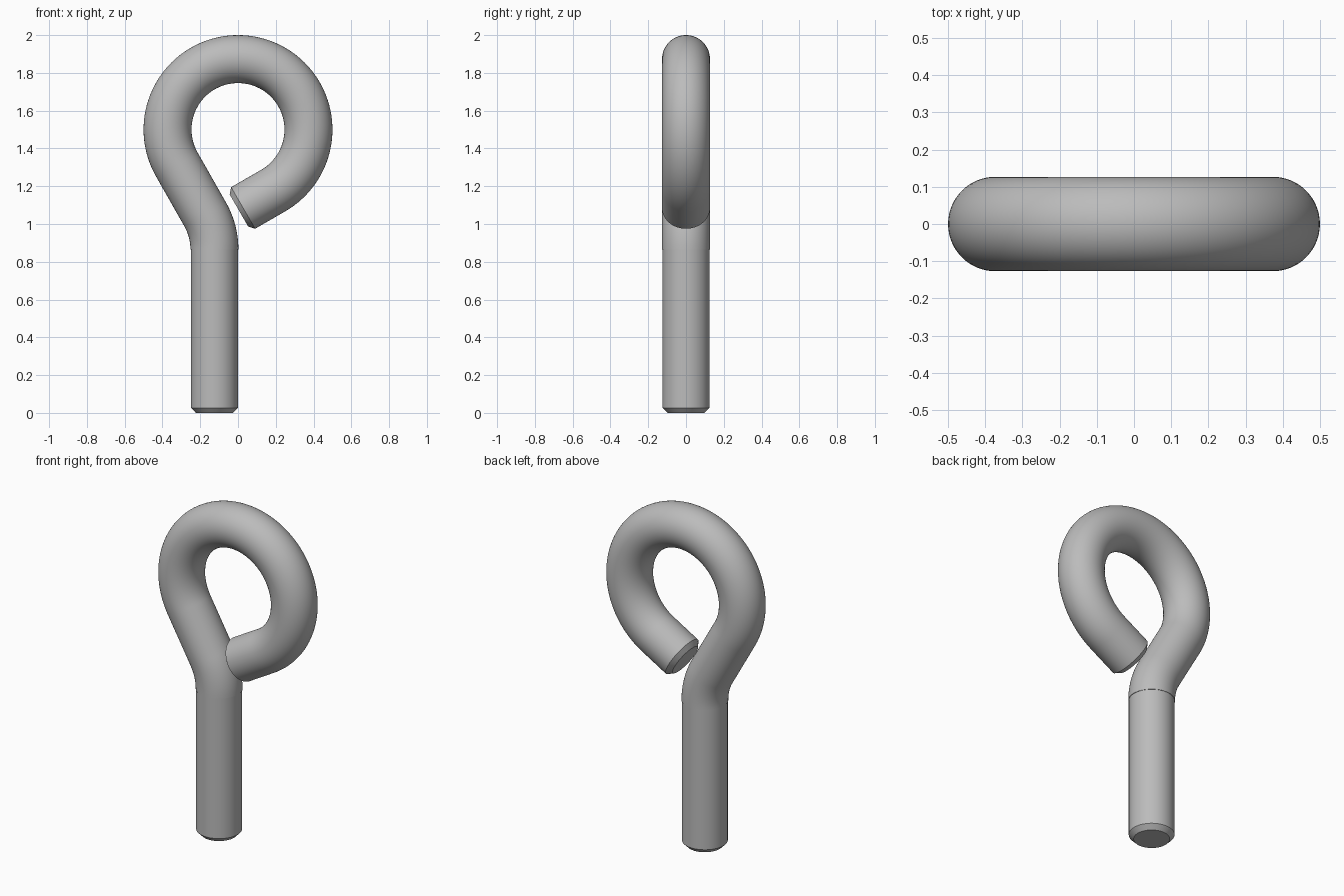
import bpy, bmesh
from math import sin, cos, pi, radians
from mathutils import Vector

cube = bpy.data.objects.get("Cube")
if cube:
    bpy.data.objects.remove(cube)

SIDES = 64
WIRE, RING, BEND = 0.127, 0.373, 0.375
SHANK_X, SHANK_TOP, RING_Z = -0.125, 0.866, 1.5

steel = bpy.data.materials.new("grey steel")
steel.use_nodes = True
steel.diffuse_color = (0.5, 0.5, 0.5, 1)
steel.node_tree.nodes["Principled BSDF"].inputs["Base Color"].default_value = (0.5, 0.5, 0.5, 1)


def sweep(name, stations):
    """Skin round sections given as (x, z, heading from vertical, radius)."""
    bm = bmesh.new()
    rings = []
    for x, z, heading, radius in stations:
        side = Vector((cos(heading), 0, -sin(heading)))
        ring = []
        for i in range(SIDES):
            a = 2 * pi * i / SIDES
            ring.append(bm.verts.new(Vector((x, 0, z)) + radius * (side * cos(a) + Vector((0, sin(a), 0)))))
        rings.append(ring)
    for low, high in zip(rings, rings[1:]):
        for i in range(SIDES):
            j = (i + 1) % SIDES
            bm.faces.new((low[i], low[j], high[j], high[i]))
    bm.faces.new(rings[0][::-1])
    bm.faces.new(rings[-1])
    bmesh.ops.recalc_face_normals(bm, faces=bm.faces)
    mesh = bpy.data.meshes.new(name)
    bm.to_mesh(mesh)
    bm.free()
    mesh.materials.append(steel)
    obj = bpy.data.objects.new(name, mesh)
    bpy.context.collection.objects.link(obj)
    bpy.ops.object.select_all(action="DESELECT")
    obj.select_set(True)
    bpy.context.view_layer.objects.active = obj
    bpy.ops.object.shade_smooth_by_angle(angle=radians(30))


# Straight shank with a chamfered foot
sweep("shank", [(SHANK_X, 0, 0, 0.098), (SHANK_X, 0.027, 0, 0.1245), (SHANK_X, SHANK_TOP, 0, 0.1245)])

# Neck bending away from the shank
hook = []
for i in range(13):
    a = radians(30) * i / 12
    hook.append((SHANK_X - BEND * (1 - cos(a)), SHANK_TOP + BEND * sin(a), -a, WIRE))

# Open eye, clockwise from the neck round to the tail
for i in range(91):
    a = radians(210 - 270 * i / 90)
    hook.append((RING * cos(a), RING_Z + RING * sin(a), pi - a - pi, WIRE))
hook = [(x, z, h if i < 13 else radians(-30 + 3 * (i - 13)), r) for i, (x, z, h, r) in enumerate(hook)]

# Straight tail with a chamfered tip
x, z, heading, _ = hook[-1]
for length, radius in ((0.184, WIRE), (0.21, 0.098)):
    hook.append((x + length * sin(heading), z + length * cos(heading), heading, radius))
sweep("eye_hook", hook)
